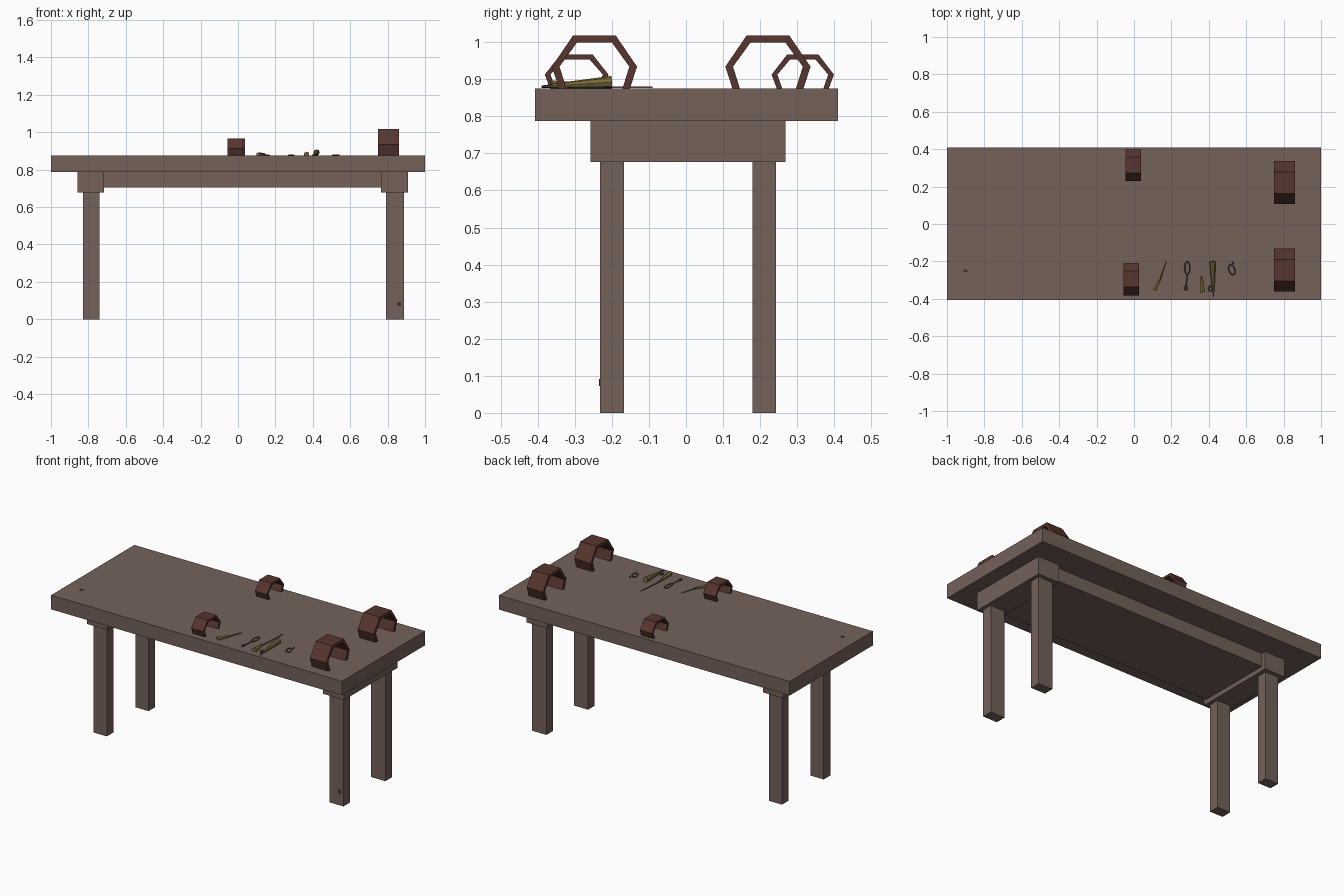
import bpy, bmesh, math
from mathutils import Vector

if "Cube" in bpy.data.objects:
    bpy.data.objects.remove(bpy.data.objects["Cube"])


def material(name, rgb):
    m = bpy.data.materials.new(name)
    m.diffuse_color = (*rgb, 1)
    m.use_nodes = True
    m.node_tree.nodes["Principled BSDF"].inputs["Base Color"].default_value = m.diffuse_color
    return m


WOOD = material("grey brown wood", (0.172, 0.120, 0.102))
LEATHER = material("dark red leather", (0.095, 0.036, 0.028))
BRASS = material("dull yellow", (0.20, 0.145, 0.04))
STEEL = material("dark steel", (0.075, 0.06, 0.05))
BLADE = material("blade grey", (0.15, 0.115, 0.10))
STAIN = material("stain", (0.05, 0.03, 0.025))
TOP = 0.875


def finish(name, bm, mat):
    bmesh.ops.recalc_face_normals(bm, faces=bm.faces)
    me = bpy.data.meshes.new(name)
    bm.to_mesh(me)
    bm.free()
    ob = bpy.data.objects.new(name, me)
    me.materials.append(mat)
    bpy.context.collection.objects.link(ob)
    return ob


def prism(name, mat, pts, offset):
    """Extrude a closed planar polygon by an offset vector."""
    bm = bmesh.new()
    f = bm.faces.new([bm.verts.new(p) for p in pts])
    r = bmesh.ops.extrude_face_region(bm, geom=[f])
    vs = [g for g in r["geom"] if isinstance(g, bmesh.types.BMVert)]
    bmesh.ops.translate(bm, verts=vs, vec=offset)
    return finish(name, bm, mat)


def box(name, mat, x0, x1, y0, y1, z0, z1):
    pts = [(x0, y0, z0), (x1, y0, z0), (x1, y1, z0), (x0, y1, z0)]
    return prism(name, mat, pts, (0, 0, z1 - z0))


def taper(name, mat, a, b, r1, r2, sides=6):
    """Tapered rod from a to b."""
    a, b = Vector(a), Vector(b)
    d = b - a
    bm = bmesh.new()
    bmesh.ops.create_cone(bm, cap_ends=True, segments=sides, radius1=r1,
                          radius2=r2, depth=d.length)
    bmesh.ops.transform(bm, matrix=d.to_track_quat('Z', 'Y').to_matrix().to_4x4(),
                        verts=bm.verts)
    bmesh.ops.translate(bm, verts=bm.verts, vec=(a + b) / 2)
    return finish(name, bm, mat)


def ring(name, mat, x, y, rx, ry, r=0.003, turn=0.0, n=10):
    """Oval wire loop lying on the table."""
    bm = bmesh.new()
    loops = []
    for i in range(n):
        t = 2 * math.pi * i / n
        row = []
        for k in range(4):
            u = math.pi / 2 * k
            px = (rx + r * math.cos(u)) * math.cos(t)
            py = (ry + r * math.cos(u)) * math.sin(t)
            row.append(bm.verts.new((
                x + px * math.cos(turn) - py * math.sin(turn),
                y + px * math.sin(turn) + py * math.cos(turn),
                TOP + r + r * math.sin(u))))
        loops.append(row)
    for i in range(n):
        p, q = loops[i], loops[(i + 1) % n]
        for k in range(4):
            bm.faces.new((p[k], q[k], q[(k + 1) % 4], p[(k + 1) % 4]))
    return finish(name, bm, mat)


# Table top, bearers, underframe and legs
box("table_top", WOOD, -1, 1, -0.407, 0.41, 0.787, TOP)
box("underframe", WOOD, -0.72, 0.77, -0.235, 0.24, 0.705, 0.79)
for side, bx0, bx1, lx0, lx1 in (("left", -0.857, -0.717, -0.83, -0.74),
                                 ("right", 0.765, 0.91, 0.79, 0.888)):
    box(side + "_bearer", WOOD, bx0, bx1, -0.257, 0.268, 0.677, 0.79)
    for end, y0, y1 in (("front", -0.232, -0.167), ("back", 0.179, 0.243)):
        box(f"{end}_{side}_leg", WOOD, lx0, lx1, y0, y1, 0, 0.68)


# Arched restraints: half-octagon strap profile extruded along x
def strap(name, x0, x1, yc, w, h, t):
    foot, top, mid = 0.095 / 0.115 * w, 0.5 * w, 0.42 * h
    outer = [(-foot, 0), (-w, mid), (-top, h), (top, h), (w, mid), (foot, 0)]
    inner = [(foot - t * 1.05, 0), (w - t * 1.1, mid), (top - t * 0.55, h - t),
             (-top + t * 0.55, h - t), (-w + t * 1.1, mid), (-foot + t * 1.05, 0)]
    prism(name, LEATHER, [(x0, yc + y, TOP - 0.002 + z) for y, z in outer + inner],
          (x1 - x0, 0, 0))


strap("front_large_strap", 0.748, 0.86, -0.247, 0.115, 0.145, 0.019)
strap("back_large_strap", 0.748, 0.86, 0.221, 0.115, 0.145, 0.019)
strap("front_small_strap", -0.055, 0.028, -0.295, 0.086, 0.094, 0.014)
strap("back_small_strap", -0.045, 0.038, 0.315, 0.084, 0.094, 0.014)

# Small knife
taper("small_knife_handle", BRASS, (0.108, -0.355, 0.881), (0.142, -0.29, 0.881), 0.012, 0.007)
taper("small_knife_blade", STEEL, (0.142, -0.29, 0.879), (0.172, -0.2, 0.878), 0.003, 0.001, 4)

# Scissors
ring("scissor_large_loop", STEEL, 0.285, -0.235, 0.014, 0.035)
ring("scissor_small_loop", STEEL, 0.277, -0.342, 0.007, 0.01)
taper("scissor_shank", STEEL, (0.285, -0.27, 0.878), (0.278, -0.335, 0.878), 0.003, 0.003, 4)

# Long knife
taper("long_knife_handle", BRASS, (0.367, -0.365, 0.882), (0.36, -0.28, 0.882), 0.015, 0.008)
prism("long_knife_blade", BLADE, [(0.355, -0.285, 0.876), (0.365, -0.285, 0.876),
      (0.372, -0.12, 0.876), (0.372, -0.09, 0.876)], (0, 0, 0.004))

# Tapered cone handle with steel tip and ring
taper("cone_handle", BRASS, (0.42, -0.2, 0.892), (0.424, -0.36, 0.882), 0.017, 0.006, 8)
taper("cone_tip", STEEL, (0.424, -0.355, 0.882), (0.425, -0.39, 0.880), 0.006, 0.003)
ring("cone_ring", STEEL, 0.408, -0.345, 0.01, 0.013)

# Wire loop tool
ring("wire_loop", STEEL, 0.523, -0.245, 0.016, 0.028, turn=0.35)
taper("wire_loop_end", STEEL, (0.533, -0.215, 0.879), (0.525, -0.2, 0.879), 0.003, 0.003, 4)

# Small stains
box("top_stain", STAIN, -0.911, -0.891, -0.257, -0.243, TOP - 0.002, TOP + 0.002)
box("leg_stain", STAIN, 0.85, 0.871, -0.234, -0.23, 0.072, 0.092)
